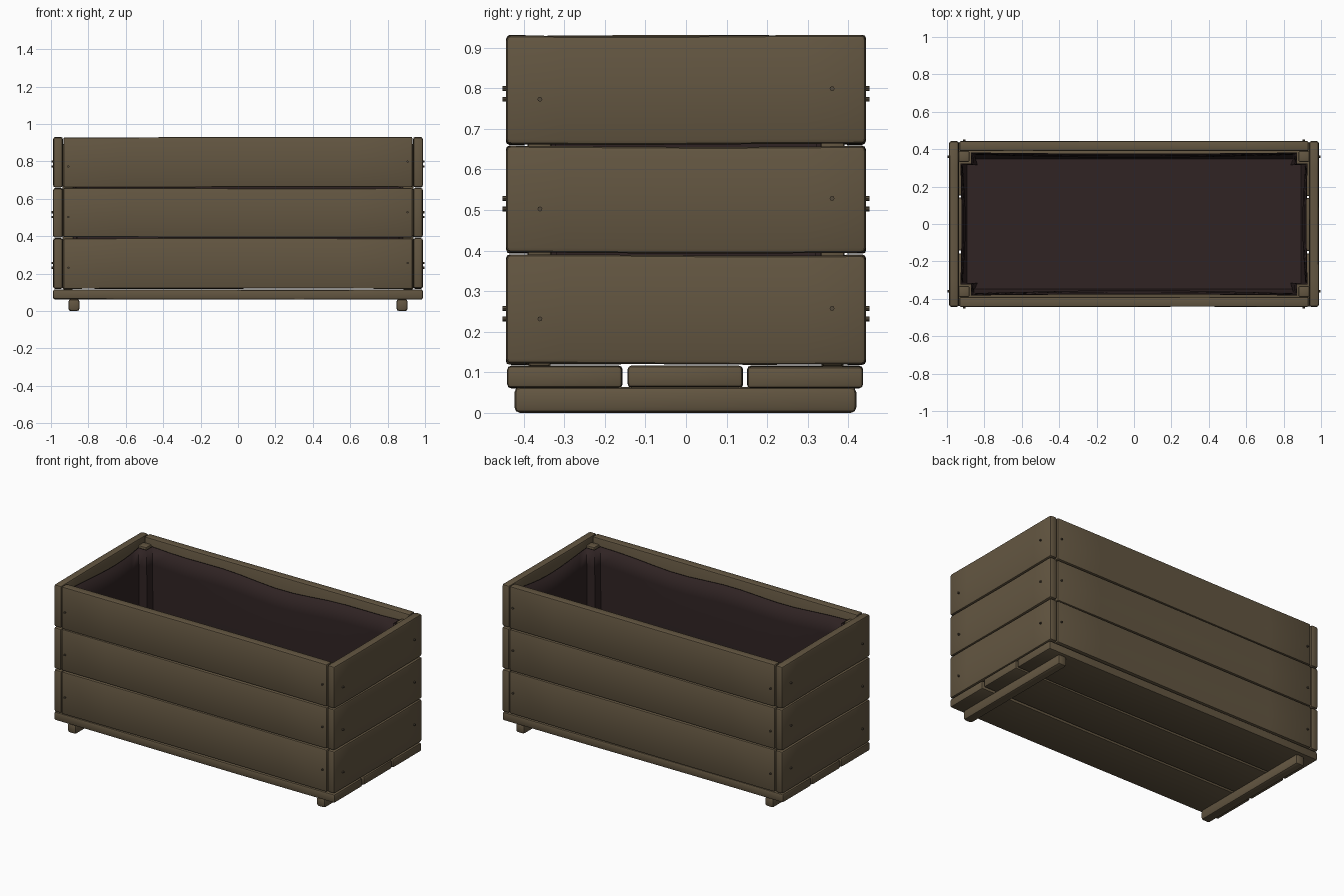
import bpy, bmesh, math, random
from mathutils import Matrix

if "Cube" in bpy.data.objects:
    bpy.data.objects.remove(bpy.data.objects["Cube"])

random.seed(4)


def material(name, rgb):
    m = bpy.data.materials.new(name)
    m.diffuse_color = (*rgb, 1)
    m.use_nodes = True
    m.node_tree.nodes["Principled BSDF"].inputs["Base Color"].default_value = m.diffuse_color
    return m


WOOD = material("weathered_wood", (0.125, 0.093, 0.053))
LINER = material("dark_liner", (0.029, 0.017, 0.017))
SCREW = material("screw_metal", (0.09, 0.07, 0.045))


def finish(bm, name, mat, angle=40):
    bmesh.ops.recalc_face_normals(bm, faces=bm.faces)
    me = bpy.data.meshes.new(name)
    bm.to_mesh(me)
    bm.free()
    ob = bpy.data.objects.new(name, me)
    bpy.context.collection.objects.link(ob)
    me.materials.append(mat)
    bpy.ops.object.select_all(action='DESELECT')
    bpy.context.view_layer.objects.active = ob
    ob.select_set(True)
    bpy.ops.object.shade_smooth_by_angle(angle=math.radians(angle))
    return ob


def board(name, x, y, z, bevel=0.01, warp=0.0, axis=None):
    """Rounded board between (min, max) ranges, slightly warped along its length."""
    bm = bmesh.new()
    size = [b - a for a, b in (x, y, z)]
    mid = [(a + b) / 2 for a, b in (x, y, z)]
    bmesh.ops.create_cube(bm, size=1, matrix=Matrix.Translation(mid) @ Matrix.Diagonal((*size, 1)))
    bmesh.ops.bevel(bm, geom=list(bm.edges), offset=bevel, segments=2, profile=0.5, affect='EDGES')
    if axis is not None:
        no = [0, 0, 0]
        no[axis] = 1
        lo, ln = (x, y, z)[axis][0], size[axis]
        for i in range(1, 6):
            co = list(mid)
            co[axis] = lo + ln * i / 6
            bmesh.ops.bisect_plane(bm, geom=bm.verts[:] + bm.edges[:] + bm.faces[:],
                                   plane_co=co, plane_no=no)
        ph, ph2 = random.uniform(0, 6), random.uniform(0, 6)
        for v in bm.verts:
            t = (v.co[axis] - lo) / ln
            v.co.z += warp * math.sin(5 * t + ph)
            v.co[1 - axis] += warp * 0.5 * math.sin(4 * t + ph2)
    return finish(bm, name, WOOD)


def screw(name, loc, axis, sign):
    bm = bmesh.new()
    rot = Matrix.Rotation(math.pi / 2, 4, 'Y' if axis == 0 else 'X')
    bmesh.ops.create_cone(bm, cap_ends=True, segments=8, radius1=0.006, radius2=0.006, depth=0.016,
                          matrix=Matrix.Translation(loc) @ rot)
    finish(bm, name, SCREW)


# Two cross feet under the base
for s in (-1, 1):
    board("foot", (s * 0.877 - 0.03, s * 0.877 + 0.03), (-0.423, 0.42), (0, 0.064), 0.014)

# Three floor boards
for lo, hi in ((-0.44, -0.157), (-0.143, 0.14), (0.151, 0.436)):
    board("floor_board", (-0.988, 0.988), (lo, hi), (0.062, 0.115), 0.009, 0.0015, 0)

# Three courses of wall boards, with their screws
for lo, hi in ((0.12, 0.389), (0.394, 0.657), (0.662, 0.93)):
    for s in (-1, 1):
        yr = sorted((s * 0.39, s * 0.443))
        xr = sorted((s * 0.937, s * 0.988))
        board("long_wall_board", (-0.933, 0.933), yr, (lo, hi), 0.008, 0.0015, 0)
        board("end_wall_board", xr, (-0.443, 0.443), (lo, hi), 0.012, 0.0015, 1)
        for t in (-1, 1):
            z = (lo + hi) / 2 + 0.013 * t - 0.01
            screw("end_screw", (s * 0.99, t * 0.36, z), 0, s)
            screw("long_wall_screw", (t * 0.907, s * 0.444, z), 1, s)

# Four corner posts
for sx in (-1, 1):
    for sy in (-1, 1):
        board("corner_post", sorted((sx * 0.88, sx * 0.938)), sorted((sy * 0.332, sy * 0.39)),
              (0.115, 0.895), 0.008)

# Sagging liner: notched outline around the posts, lofted downwards
X, Y, PX, PY, N = 0.928, 0.382, 0.872, 0.324, 14
outline = []
for i in range(N + 1):                       # front side
    outline.append((-PX + 2 * PX * i / N, -Y, math.sin(math.pi * i / N), 1))
outline.append((PX, -PY, 0, 0))
for i in range(9):                           # right side
    outline.append((X, -PY + 2 * PY * i / 8, math.sin(math.pi * i / 8), 0))
outline.append((PX, PY, 0, 0))
outline += [(-x, -y, b, a) for x, y, b, a in outline]

bm = bmesh.new()
rings = []
for t in (0, 0.15, 0.4, 0.7, 0.93, 1):
    ring = []
    for x, y, b, along in outline:
        dip = 0.03 * b * (0.6 + 0.4 * math.sin(7 * x + 3 * y))
        top = 0.885 - dip
        inset = 0.012 * t + 0.018 * b * math.sin(math.pi * min(1, t + 0.1)) + (0.02 if t == 1 else 0)
        nx = x - math.copysign(inset, x) if not along else x * (1 - 0.02 * t)
        ny = y - math.copysign(inset, y) if along else y * (1 - 0.02 * t)
        ring.append(bm.verts.new((nx, ny, top + (0.125 - top) * t)))
    rings.append(ring)
n = len(outline)
for a, b in zip(rings, rings[1:]):
    for i in range(n):
        j = (i + 1) % n
        bm.faces.new((a[i], a[j], b[j], b[i]))
bm.faces.new(rings[-1])
liner = finish(bm, "liner", LINER, 50)
mod = liner.modifiers.new("thickness", 'SOLIDIFY')
mod.thickness = 0.005
